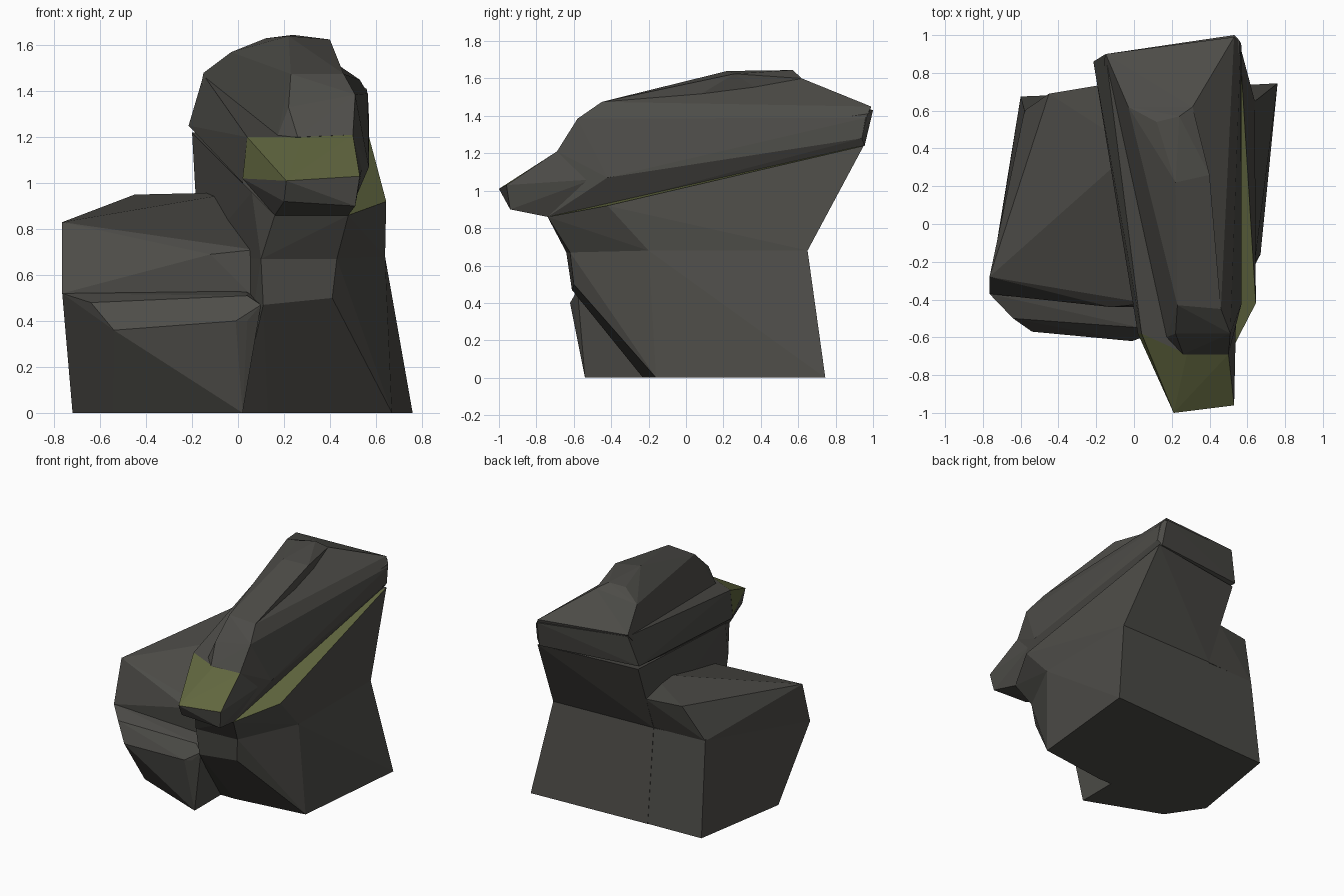
import bpy, bmesh, math


def material(name, rgb):
    m = bpy.data.materials.new(name)
    m.diffuse_color = (*rgb, 1)
    return m


STONE = material("dark_stone", (0.075, 0.073, 0.065))
MOSS = material("moss", (0.12, 0.135, 0.05))


def rock(name, points, mossy=None):
    """Faceted convex boulder around a few corner points; mossy(normal, centre) picks green faces."""
    bm = bmesh.new()
    for p in points:
        bm.verts.new(p)
    bmesh.ops.convex_hull(bm, input=bm.verts[:])
    loose = [v for v in bm.verts if not v.link_faces]
    bmesh.ops.delete(bm, geom=loose, context='VERTS')
    bmesh.ops.dissolve_limit(bm, angle_limit=math.radians(3), verts=bm.verts[:], edges=bm.edges[:])
    bmesh.ops.recalc_face_normals(bm, faces=bm.faces[:])
    bm.normal_update()
    for f in bm.faces:
        if mossy and mossy(f.normal, f.calc_center_median()):
            f.material_index = 1
    me = bpy.data.meshes.new(name)
    bm.to_mesh(me)
    bm.free()
    me.materials.append(STONE)
    me.materials.append(MOSS)
    ob = bpy.data.objects.new(name, me)
    bpy.context.collection.objects.link(ob)
    return ob


# Main pillar: splayed foot and flared neck sharing one waist
waist = [(0.10, -0.64, 0.67), (0.43, -0.62, 0.67), (0.55, -0.36, 0.74), (0.64, -0.2, 0.68),
         (0.64, 0.65, 0.68), (-0.17, 0.625, 0.69), (0.06, -0.44, 0.70)]
rock("pillar_foot", waist + [
    (0.11, -0.61, 0.47), (0.41, -0.60, 0.50),
    (0.13, -0.23, 0), (0.67, -0.16, 0), (0.76, 0.745, 0), (-0.17, 0.695, 0), (0.0, -0.23, 0)])
rock("pillar_neck", waist + [
    (0.16, -0.74, 0.86), (0.48, -0.74, 0.86), (0.54, -0.58, 0.89), (0.645, -0.42, 0.92),
    (0.56, 0.95, 1.24), (-0.20, 0.85, 1.22), (0.06, -0.55, 0.96)],
    lambda n, c: n.z > 0.2 and c.x > 0.25)

# Side block: lower half with a projecting front lip, upper half with a sloping top
rock("side_block_base", [
    (-0.72, -0.06, 0), (-0.545, -0.32, 0), (-0.34, -0.40, 0), (0.02, -0.54, 0),
    (0.02, 0.70, 0), (-0.60, 0.675, 0),
    (-0.54, -0.57, 0.36), (-0.01, -0.62, 0.40), (0.04, -0.60, 0.40), (0.10, -0.58, 0.47),
    (0.04, -0.55, 0.51), (-0.64, -0.50, 0.48), (-0.765, -0.37, 0.52),
    (-0.58, 0.60, 0.70), (0.02, 0.63, 0.68)])
rock("side_block_top", [
    (-0.765, -0.37, 0.52), (0.06, -0.44, 0.51), (-0.58, 0.60, 0.69), (0.0, 0.63, 0.69),
    (-0.765, -0.28, 0.83), (-0.50, -0.31, 0.76), (-0.12, -0.44, 0.69), (0.07, -0.42, 0.71),
    (-0.57, 0.57, 0.73), (-0.45, 0.69, 0.95), (-0.39, 0.56, 0.94), (-0.18, 0.735, 0.95),
    (0.0, 0.40, 0.96)])

# Leaning slab across the pillar, undercut along its right side
rock("leaning_slab", [
    (0.04, -0.58, 1.20), (0.02, -0.58, 1.00), (0.16, -0.74, 0.86), (0.48, -0.74, 0.86),
    (0.48, -0.60, 0.88), (0.57, -0.42, 1.07), (0.50, -0.69, 1.21), (0.28, -0.69, 1.20),
    (-0.15, 0.90, 1.47), (-0.215, 0.86, 1.25), (0.53, 1.0, 1.43), (0.56, 0.97, 1.41),
    (0.57, 0.94, 1.28), (0.54, 0.955, 1.24)])

# Mossy nose of the slab
rock("slab_nose", [
    (0.21, -1.0, 1.01), (0.53, -0.96, 1.03), (0.20, -0.95, 0.92), (0.51, -0.94, 0.90),
    (0.16, -0.74, 0.86), (0.48, -0.74, 0.86), (0.28, -0.69, 1.20), (0.50, -0.69, 1.21),
    (0.04, -0.58, 1.20), (0.02, -0.58, 1.02), (0.48, -0.60, 0.89), (0.54, -0.50, 1.06)],
    lambda n, c: n.z > 0.02 and n.x < 0.4)

# Sloping roof of the slab, with a raised crest on it
rock("slab_roof", [
    (0.31, 0.62, 1.60), (-0.03, 0.62, 1.57), (0.23, -0.43, 1.475), (0.46, -0.45, 1.475),
    (0.22, -0.58, 1.33), (0.51, -0.58, 1.385), (0.50, -0.69, 1.21), (0.26, -0.69, 1.20),
    (0.17, -0.60, 1.20), (-0.15, 0.90, 1.48), (-0.16, 0.86, 1.43), (0.53, 0.99, 1.45),
    (0.565, 0.96, 1.39), (0.57, -0.42, 1.07), (0.57, 0.94, 1.28)])
rock("slab_crest", [
    (0.24, 0.57, 1.645), (0.12, 0.54, 1.63), (0.31, 0.62, 1.60), (-0.03, 0.62, 1.57),
    (0.22, 0.22, 1.64), (0.40, 0.26, 1.625), (0.23, -0.43, 1.475), (0.46, -0.45, 1.475),
    (0.17, -0.58, 1.20), (0.45, -0.45, 1.20), (0.30, 0.60, 1.40), (0.0, 0.60, 1.40)])
